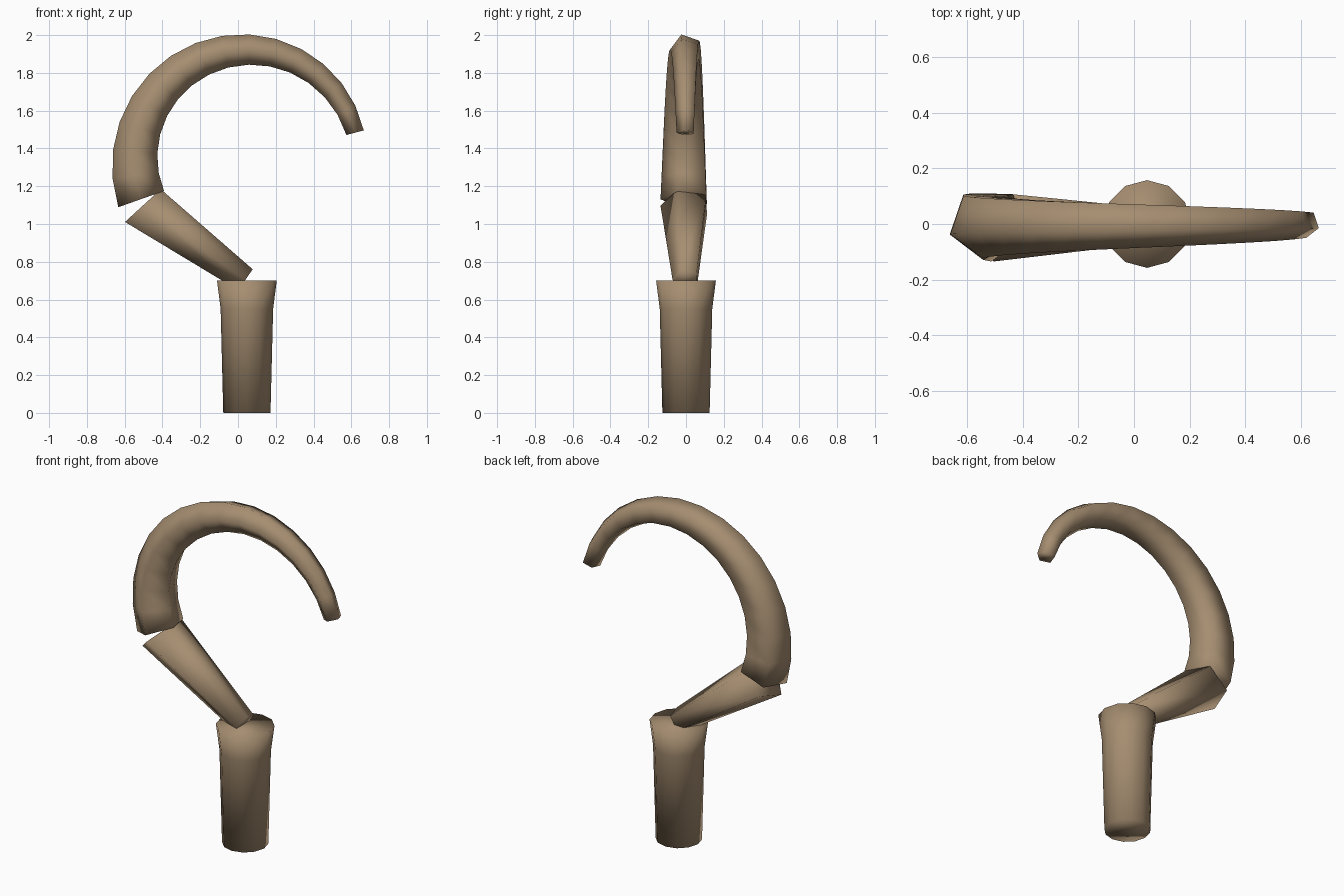
import bpy, bmesh, math
from mathutils import Vector

cube = bpy.data.objects.get("Cube")
if cube:
    bpy.data.objects.remove(cube, do_unlink=True)

tan = bpy.data.materials.new("weathered tan")
tan.use_nodes = True
colour = (0.38, 0.27, 0.165, 1)
tan.diffuse_color = colour
tan.node_tree.nodes["Principled BSDF"].inputs["Base Color"].default_value = colour


def ring(centre, radius, u, v, sides, start):
    """Points of a regular polygon spanned by directions u and v."""
    turns = [math.radians(start + 360 * i / sides) for i in range(sides)]
    return [centre + radius * (math.cos(a) * u + math.sin(a) * v) for a in turns]


def loft(name, rings):
    """Skin a list of rings into a closed, smooth tube."""
    bm = bmesh.new()
    loops = [[bm.verts.new(p) for p in r] for r in rings]
    for a, b in zip(loops, loops[1:]):
        for i in range(len(a)):
            j = (i + 1) % len(a)
            bm.faces.new((a[i], a[j], b[j], b[i]))
    bm.faces.new(loops[0])
    bm.faces.new(loops[-1])
    bmesh.ops.recalc_face_normals(bm, faces=bm.faces)
    for f in bm.faces:
        f.smooth = True
    mesh = bpy.data.meshes.new(name)
    bm.to_mesh(mesh)
    bm.free()
    mesh.materials.append(tan)
    obj = bpy.data.objects.new(name, mesh)
    bpy.context.collection.objects.link(obj)


def tilted_ring(x, z, radius, degrees):
    """Five-sided section whose outward side points along an angle in the xz plane."""
    a = math.radians(degrees)
    out = Vector((math.cos(a), 0, math.sin(a)))
    return ring(Vector((x, 0, z)), radius, out, Vector((0, 1, 0)), 5, -17)


# Flared twelve-sided handle
profile = [(0, 0.125), (0.55, 0.139), (0.7, 0.158)]
loft("handle", [ring(Vector((0.047, 0, z)), r, Vector((1, 0, 0)), Vector((0, 1, 0)), 12, 0)
                for z, r in profile])

# Tapered slanted shank
loft("shank", [tilted_ring(-0.503, 1.098, 0.135, 222.5),
               tilted_ring(0.04, 0.705, 0.071, 236)])

# Tapered hook sweeping over the top
steps = 15
hook = []
for i in range(steps + 1):
    t = i / steps
    degrees = 199.5 + (15 - 199.5) * t
    a = math.radians(degrees)
    hook.append(tilted_ring(0.047 + 0.593 * math.cos(a), 1.33 + 0.593 * math.sin(a),
                            0.135 + (0.05 - 0.135) * t, degrees))
loft("hook", hook)
